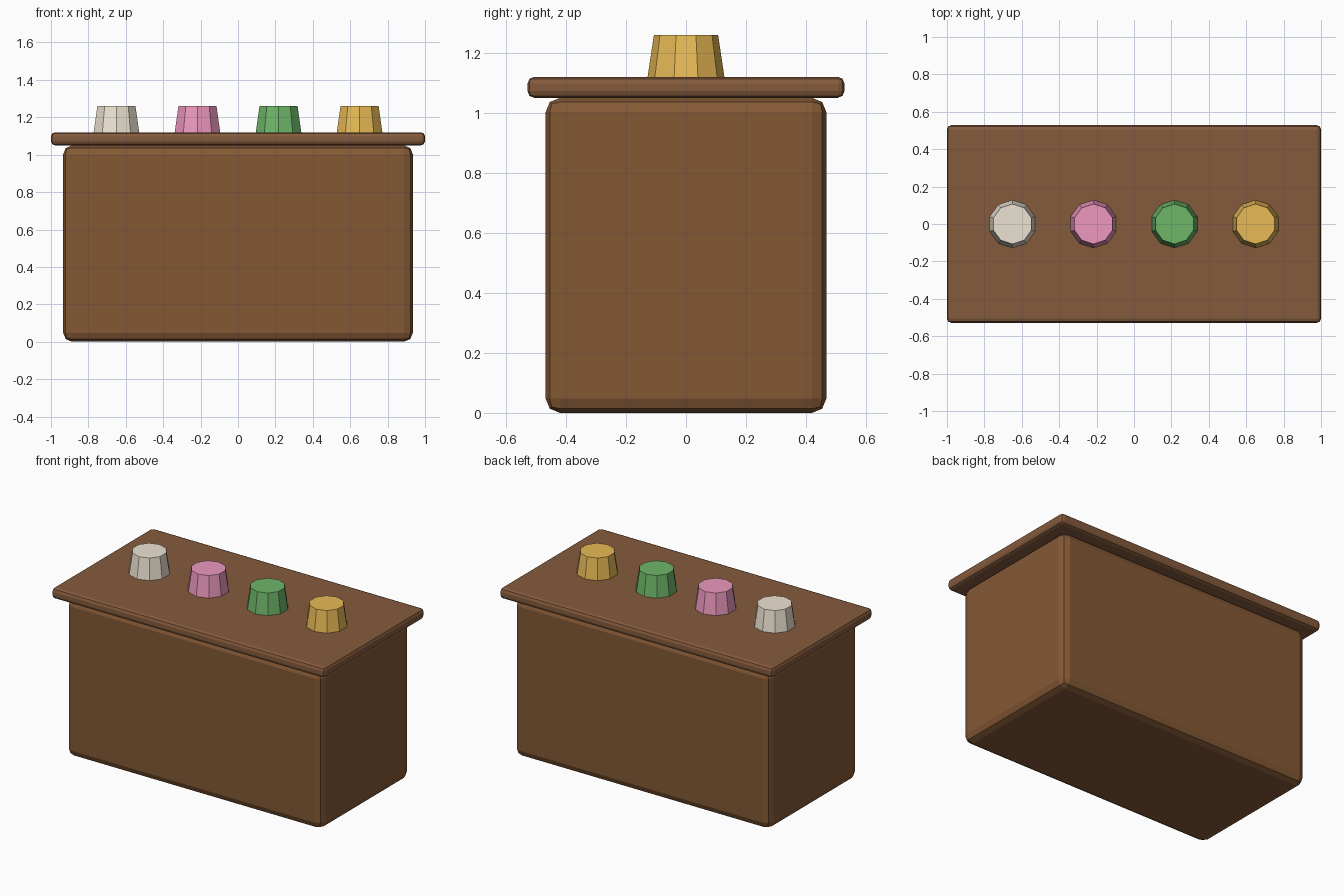
import bpy

if "Cube" in bpy.data.objects:
    bpy.data.objects.remove(bpy.data.objects["Cube"])

def srgb(r, g, b):
    """Display colour (0-255) to linear diffuse colour."""
    lin = lambda c: c / 12.92 if c <= 0.04045 else ((c + 0.055) / 1.055) ** 2.4
    return (lin(r / 255), lin(g / 255), lin(b / 255), 1.0)

def paint(obj, name, rgb):
    mat = bpy.data.materials.new(name)
    mat.diffuse_color = srgb(*rgb)
    mat.use_nodes = True
    mat.node_tree.nodes["Principled BSDF"].inputs["Base Color"].default_value = mat.diffuse_color
    obj.data.materials.append(mat)

def rounded_box(name, sx, sy, z0, z1, bevel, mat, rgb):
    bpy.ops.mesh.primitive_cube_add(size=1, location=(0, 0, (z0 + z1) / 2))
    obj = bpy.context.object
    obj.name = name
    obj.scale = (sx, sy, z1 - z0)
    bpy.ops.object.transform_apply(location=False, rotation=False, scale=True)
    mod = obj.modifiers.new("rounded_edges", 'BEVEL')
    mod.width = bevel
    mod.segments = 2
    paint(obj, mat, rgb)

# Wooden cabinet and overhanging top
rounded_box("cabinet_body", 1.87, 0.936, 0.0, 1.05, 0.048, "body_wood", (133, 89, 53))
rounded_box("counter_top", 2.0, 1.056, 1.05, 1.12, 0.022, "top_wood", (133, 91, 61))

# Row of tapered ten-sided tubs, point of the decagon facing front
tubs = [("cream", (236, 227, 210)), ("pink", (236, 152, 190)),
        ("green", (110, 182, 105)), ("gold", (232, 186, 86))]
for i, (colour, rgb) in enumerate(tubs):
    x = -0.65 + i * 1.3 / 3
    bpy.ops.mesh.primitive_cone_add(vertices=10, radius1=0.128, radius2=0.107,
                                    depth=0.14, location=(x, 0, 1.19))
    tub = bpy.context.object
    tub.name = colour + "_tub"
    paint(tub, colour, rgb)
